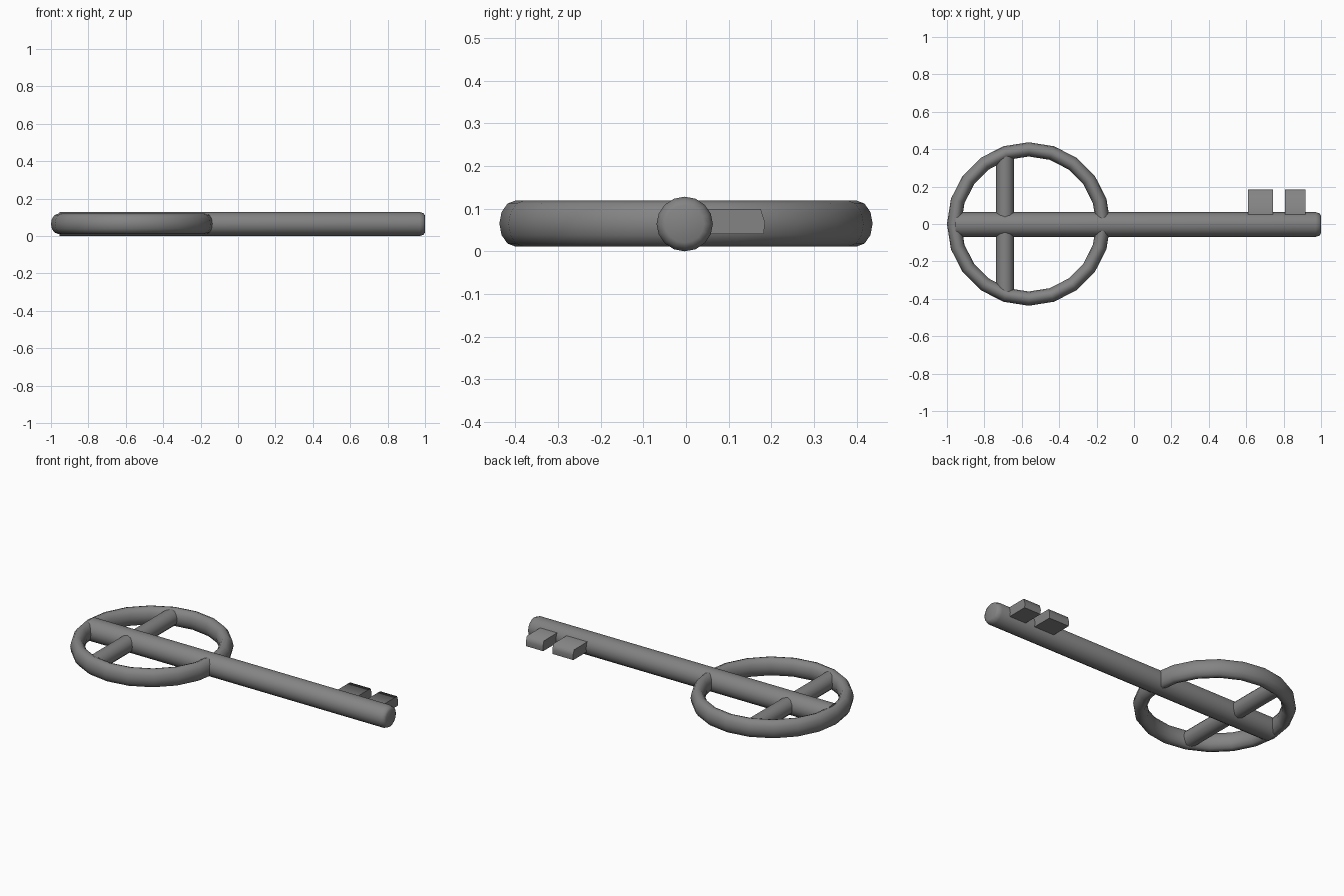
import bpy, bmesh
from math import sin, cos, pi, radians

if "Cube" in bpy.data.objects:
    bpy.data.objects.remove(bpy.data.objects["Cube"])

ZC = 0.065  # height of the key's centre plane

# Dark iron
iron = bpy.data.materials.new("dark_iron")
iron.diffuse_color = (0.23, 0.23, 0.23, 1)
iron.use_nodes = True
iron.node_tree.nodes["Principled BSDF"].inputs["Base Color"].default_value = iron.diffuse_color


def finish(bm, name, angle=65):
    bmesh.ops.recalc_face_normals(bm, faces=bm.faces[:])
    me = bpy.data.meshes.new(name)
    bm.to_mesh(me)
    bm.free()
    me.materials.append(iron)
    ob = bpy.data.objects.new(name, me)
    bpy.context.collection.objects.link(ob)
    bpy.ops.object.select_all(action='DESELECT')
    ob.select_set(True)
    bpy.context.view_layer.objects.active = ob
    bpy.ops.object.shade_smooth_by_angle(angle=radians(angle))
    return ob


def rod(name, profile, sides, place):
    """Capped round rod through (distance, radius) stations."""
    bm = bmesh.new()
    rings = [[bm.verts.new(place(d, r * cos(2 * pi * i / sides), r * sin(2 * pi * i / sides)))
              for i in range(sides)] for d, r in profile]
    for a, b in zip(rings, rings[1:]):
        for i in range(sides):
            j = (i + 1) % sides
            bm.faces.new((a[i], a[j], b[j], b[i]))
    bm.faces.new(rings[0])
    bm.faces.new(rings[-1])
    return finish(bm, name)


# Shaft with a softly rounded tip
rod("shaft", [(-0.955, 0.064), (0.972, 0.064), (0.993, 0.057), (1.0, 0.044)], 16,
    lambda d, u, v: (d, -0.003 + u * 1.03, 0.064 + v))

# Crossbar inside the bow
rod("bow_crossbar", [(-0.385, 0.048), (0.385, 0.048)], 12,
    lambda d, u, v: (-0.69 + u, d, ZC + v))

# Bow: 20-sided ring with an oval section
bm = bmesh.new()
N, M = 20, 12
grid = []
for i in range(N):
    a = 2 * pi * i / N
    row = []
    for j in range(M):
        b = 2 * pi * j / M
        r = 0.399 + 0.038 * cos(b)
        row.append(bm.verts.new((-0.563 + r * cos(a), r * sin(a), ZC + 0.054 * sin(b))))
    grid.append(row)
for i in range(N):
    for j in range(M):
        p, q = grid[i], grid[(i + 1) % N]
        k = (j + 1) % M
        bm.faces.new((p[j], q[j], q[k], p[k]))
finish(bm, "bow_ring")

# Two bits: side profile (y, z) extruded along x
BIT = [(0.03, 0.041), (0.182, 0.041), (0.185, 0.068), (0.175, 0.099), (0.03, 0.099)]
for name, x0, x1 in (("inner_bit", 0.609, 0.744), ("outer_bit", 0.806, 0.917)):
    bm = bmesh.new()
    face = bm.faces.new([bm.verts.new((x0, y, z)) for y, z in BIT])
    ext = bmesh.ops.extrude_face_region(bm, geom=[face], use_keep_orig=True)
    bmesh.ops.translate(bm, vec=(x1 - x0, 0, 0),
                        verts=[v for v in ext["geom"] if isinstance(v, bmesh.types.BMVert)])
    finish(bm, name, 75)
